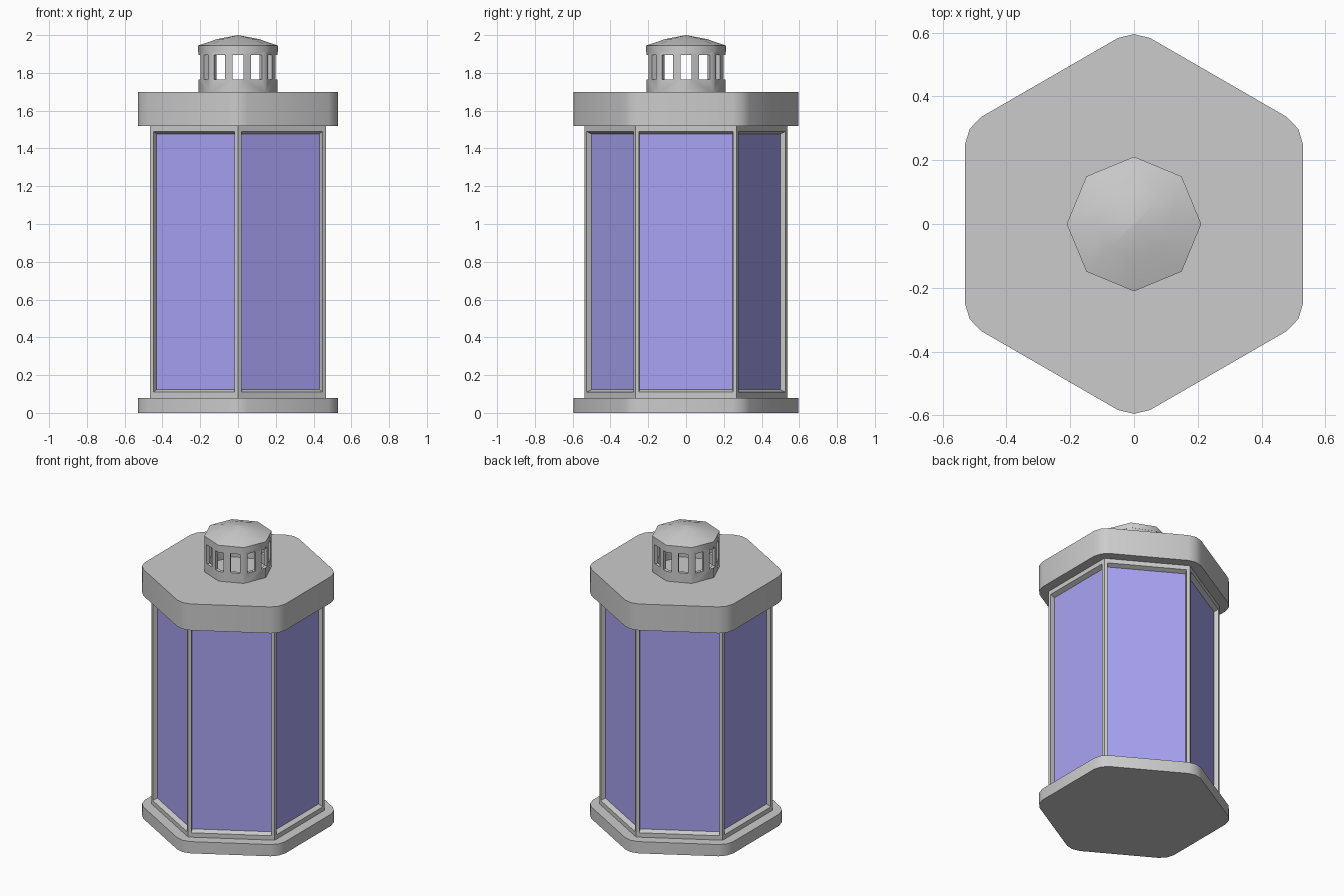
import bpy, bmesh
from math import sin, cos, pi, radians
from mathutils import Vector, Matrix

if "Cube" in bpy.data.objects:
    bpy.data.objects.remove(bpy.data.objects["Cube"])


def make(name, bm, smooth=None, mat=None):
    bmesh.ops.remove_doubles(bm, verts=bm.verts, dist=1e-5)
    bmesh.ops.recalc_face_normals(bm, faces=bm.faces)
    me = bpy.data.meshes.new(name)
    bm.to_mesh(me)
    bm.free()
    ob = bpy.data.objects.new(name, me)
    bpy.context.collection.objects.link(ob)
    if mat:
        me.materials.append(mat)
    if smooth:
        shade(ob, smooth)
    return ob


def shade(ob, angle):
    bpy.ops.object.select_all(action='DESELECT')
    ob.select_set(True)
    bpy.context.view_layer.objects.active = ob
    bpy.ops.object.shade_smooth_by_angle(angle=radians(angle))


def ring(n, r, z):
    return [Vector((r * sin(2 * pi * i / n), r * cos(2 * pi * i / n), z)) for i in range(n)]


# stack of rings turned into a skin; closed=True loops back to the first ring
def loft(rings, closed=False):
    bm = bmesh.new()
    vs = [[bm.verts.new(p) for p in r] for r in rings]
    n = len(rings[0])
    pairs = list(zip(vs, vs[1:])) + ([(vs[-1], vs[0])] if closed else [])
    for a, b in pairs:
        for i in range(n):
            j = (i + 1) % n
            bm.faces.new((a[i], a[j], b[j], b[i]))
    if not closed:
        bm.faces.new(vs[0])
        bm.faces.new(vs[-1])
    return bm


# hexagonal slab with softened corners
def rounded_hex(z):
    corners = ring(6, 0.612, z)
    pts = []
    for i, c in enumerate(corners):
        prev, nxt = corners[i - 1], corners[(i + 1) % 6]
        mid = Vector((c.x, c.y, 0)) * (0.595 / 0.612)
        mid.z = z
        pts += [c + (prev - c).normalized() * 0.058, mid, c + (nxt - c).normalized() * 0.058]
    return pts


make("base_slab", loft([rounded_hex(0), rounded_hex(0.08)]), 40)
make("roof_slab", loft([rounded_hex(1.52), rounded_hex(1.70)]), 40)

# window frame with six recessed panes
glass = bpy.data.materials.new("blue_glass")
glass.diffuse_color = (0.40, 0.37, 0.90, 1)
glass.use_nodes = True
glass.node_tree.nodes["Principled BSDF"].inputs["Base Color"].default_value = glass.diffuse_color
frame, panes = bmesh.new(), bmesh.new()
corners = ring(6, 0.537, 0)
for i in range(6):
    a, b = corners[i], corners[(i + 1) % 6]
    along = (b - a).normalized()
    inward = -(a + b).normalized()

    def rect(inset, depth, z0, z1):
        p, q = a + along * inset + inward * depth, b - along * inset + inward * depth
        return [p + Vector((0, 0, z0)), q + Vector((0, 0, z0)),
                q + Vector((0, 0, z1)), p + Vector((0, 0, z1))]

    loops = [rect(0, 0, 0.08, 1.52), rect(0.02, 0, 0.11, 1.49), rect(0.022, 0.03, 0.123, 1.477)]
    for lo, hi in zip(loops, loops[1:]):
        for k in range(4):
            m = (k + 1) % 4
            frame.faces.new([frame.verts.new(p) for p in (lo[k], lo[m], hi[m], hi[k])])
    panes.faces.new([panes.verts.new(p) for p in loops[2]])
make("window_frame", frame)
make("glass_panes", panes, mat=glass)

# octagonal vent wall with slots cut all round
vent = make("vent_wall", loft([ring(8, 0.21, 1.69), ring(8, 0.21, 1.92),
                               ring(8, 0.187, 1.92), ring(8, 0.187, 1.69)], closed=True))
cut = bmesh.new()
for i in range(12):
    m = (Matrix.Rotation(i * pi / 6, 4, 'Z') @ Matrix.Translation((0, 0.21, 1.83))
         @ Matrix.Diagonal((0.06, 0.14, 0.13, 1)))
    bmesh.ops.create_cube(cut, size=1, matrix=m)
cutter = make("slot_cutter", cut)
cutter.hide_render = True
mod = vent.modifiers.new("slots", 'BOOLEAN')
mod.operation = 'DIFFERENCE'
mod.solver = 'EXACT'
mod.object = cutter
bpy.context.view_layer.objects.active = vent
bpy.ops.object.modifier_apply(modifier=mod.name)
bpy.data.objects.remove(cutter)
shade(vent, 50)

# low domed vent lid
make("vent_lid", loft([ring(8, 0.211, 1.91), ring(8, 0.211, 1.945),
                       ring(8, 0.11, 1.979), ring(8, 0.001, 2.0)]), 50)
